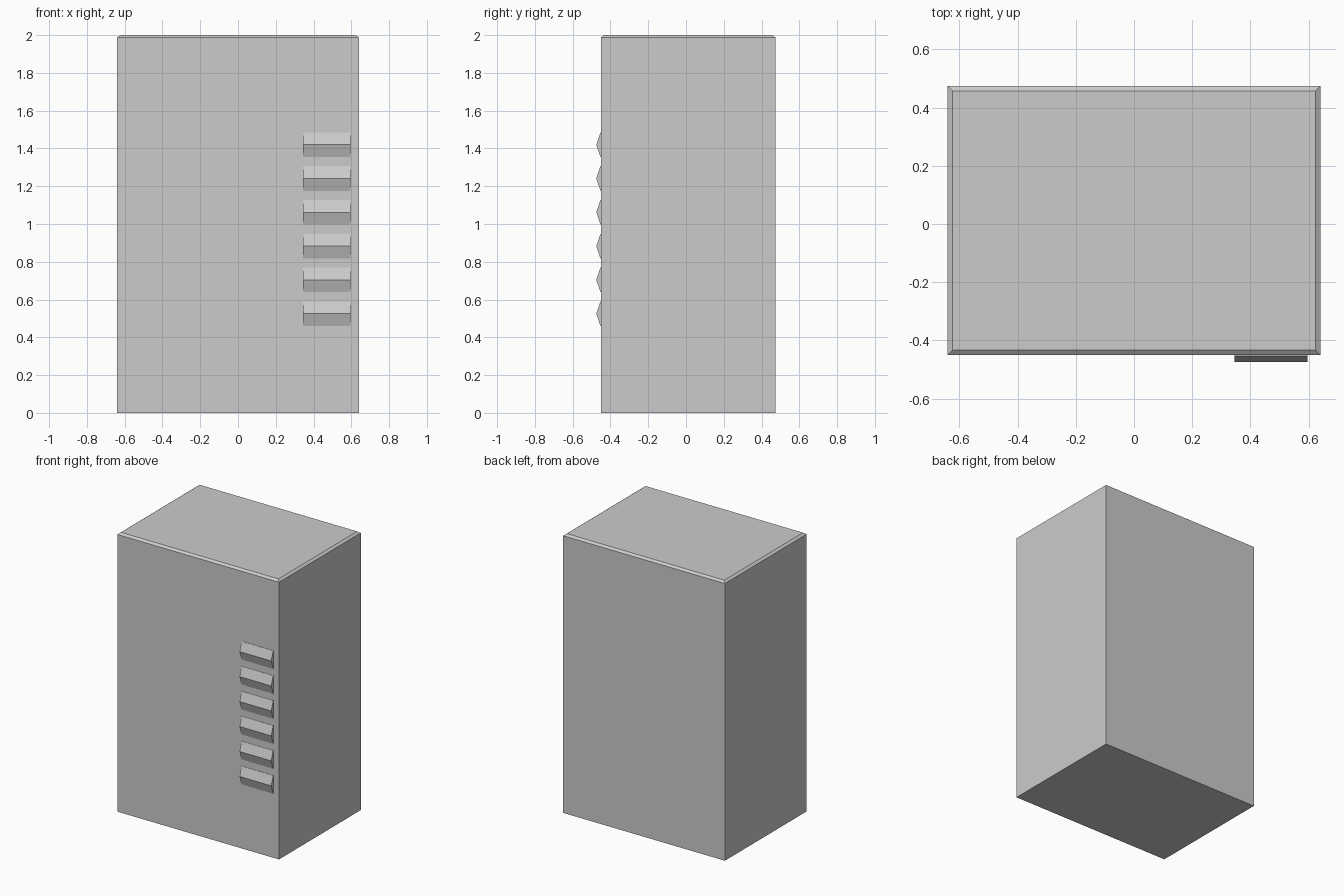
import bpy
import bmesh

if "Cube" in bpy.data.objects:
    bpy.data.objects.remove(bpy.data.objects["Cube"])


def add_object(name, bm):
    bmesh.ops.recalc_face_normals(bm, faces=bm.faces)
    mesh = bpy.data.meshes.new(name)
    bm.to_mesh(mesh)
    bm.free()
    obj = bpy.data.objects.new(name, mesh)
    bpy.context.collection.objects.link(obj)
    return obj


def loft(name, rings):
    """Closed solid through a list of equal-length rings."""
    bm = bmesh.new()
    loops = [[bm.verts.new(p) for p in ring] for ring in rings]
    n = len(loops[0])
    for a, b in zip(loops, loops[1:]):
        for i in range(n):
            j = (i + 1) % n
            bm.faces.new((a[i], a[j], b[j], b[i]))
    bm.faces.new(loops[0])
    bm.faces.new(loops[-1])
    return add_object(name, bm)


HALF_W, FRONT, BACK = 0.641, -0.451, 0.475


def rect(inset, z):
    x, y0, y1 = HALF_W - inset, FRONT + inset, BACK - inset
    return [(-x, y0, z), (x, y0, z), (x, y1, z), (-x, y1, z)]


# Cabinet body with a bevelled top rim
loft("cabinet_body", [rect(0, 0), rect(0, 1.987), rect(0.017, 2.0)])

# Six ridged vent louvres on the front
for i in range(6):
    z = 0.525 + i * 0.179
    profile = [(FRONT - 0.002, z + 0.065), (-0.475, z), (FRONT - 0.002, z - 0.065),
               (FRONT + 0.004, z - 0.065), (FRONT + 0.004, z + 0.065)]
    loft(f"vent_louvre_{i + 1}",
         [[(x, y, h) for y, h in profile] for x in (0.345, 0.596)])
